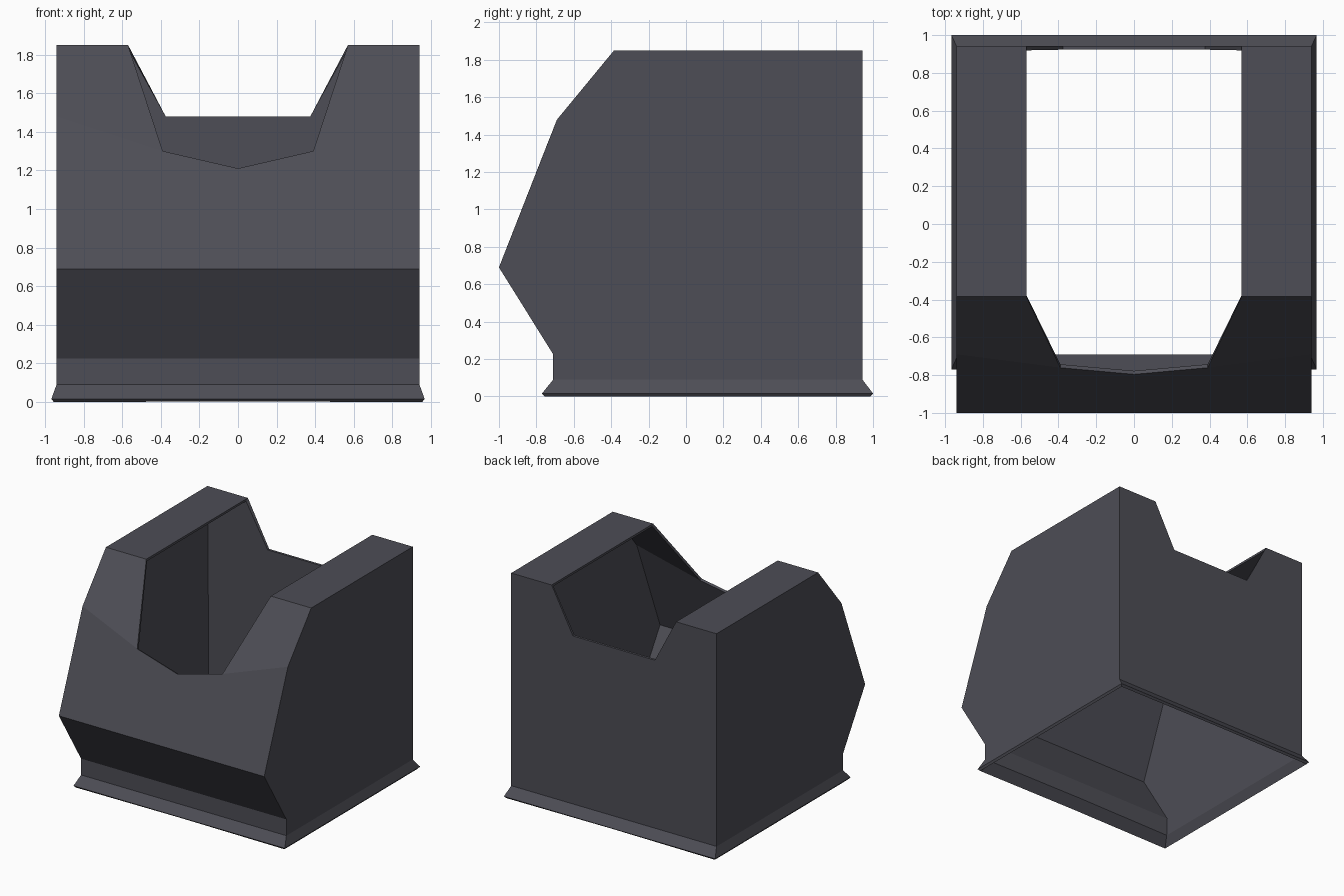
import bpy, bmesh

if "Cube" in bpy.data.objects:
    bpy.data.objects.remove(bpy.data.objects["Cube"])

# Single dark grey plastic-like colour
mat = bpy.data.materials.new("dark_grey")
mat.diffuse_color = (0.075, 0.075, 0.092, 1)
mat.use_nodes = True
mat.node_tree.nodes["Principled BSDF"].inputs["Base Color"].default_value = mat.diffuse_color

# Side profile (y, z), from front foot round over the top to back foot
W, FLARE = 0.94, 0.967
profile = [(-0.77, 0.016), (-0.71, 0.09), (-0.71, 0.225), (-1.0, 0.69),
           (-0.69, 1.48), (-0.385, 1.85), (0.943, 1.85), (0.943, 0.09), (1.0, 0.016)]

bm = bmesh.new()
n = len(profile)
side = [bm.verts.new((FLARE if i in (0, n - 1) else W, y, z))
        for i, (y, z) in enumerate(profile)]
# centre-line copies where the surface reaches the middle
mid = {i: bm.verts.new((0, *profile[i])) for i in (0, 1, 2, 3, 7, 8)}
# edge of the cradle cut-out, front centre to back centre
f0, f1, f2, b2, b1, b0 = [bm.verts.new(p) for p in (
    (0, -0.796, 1.21), (0.39, -0.761, 1.30), (0.57, -0.385, 1.85),
    (0.57, 0.943, 1.85), (0.375, 0.943, 1.48), (0, 0.943, 1.48))]

# Front bands and back foot
for i in (0, 1, 2, 7):
    bm.faces.new((mid[i], side[i], side[i + 1], mid[i + 1]))
# Front slope, shoulder, top rail, back wall
bm.faces.new((mid[3], side[3], side[4], f1, f0))
bm.faces.new((side[4], side[5], f2, f1))
bm.faces.new((side[5], side[6], b2, f2))
bm.faces.new((side[6], side[7], mid[7], b0, b1, b2))
# Side wall and its flared foot
bm.faces.new(side[7:0:-1])
bm.faces.new((side[0], side[8], side[7], side[1]))
bmesh.ops.recalc_face_normals(bm, faces=bm.faces)
# make sure the side wall points outward
wall = max(bm.faces, key=lambda f: f.calc_area())
if wall.normal.x < -0.5 or (abs(wall.normal.x) < 0.5 and wall.normal.y * wall.calc_center_median().y < 0):
    bmesh.ops.reverse_faces(bm, faces=bm.faces)

me = bpy.data.meshes.new("cradle_shell")
bm.to_mesh(me)
bm.free()
me.materials.append(mat)
shell = bpy.data.objects.new("cradle_shell", me)
bpy.context.collection.objects.link(shell)

# Mirror to the left half, then give the thin wall its thickness inward
mirror = shell.modifiers.new("mirror", 'MIRROR')
mirror.use_clip = True
solid = shell.modifiers.new("wall_thickness", 'SOLIDIFY')
solid.thickness = 0.02
solid.offset = -1
solid.use_even_offset = True
